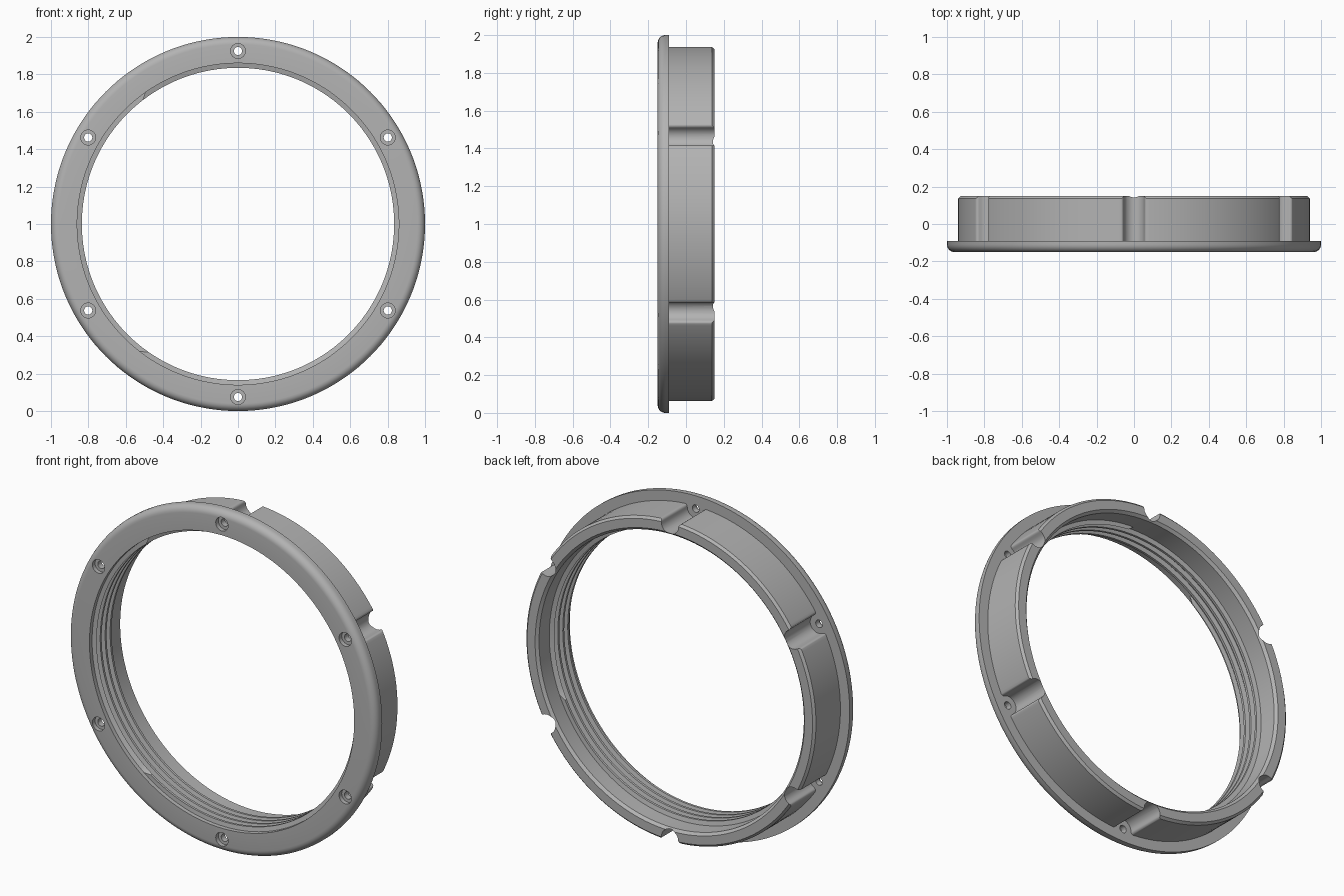
import bpy, bmesh, math
from mathutils import Matrix

STEPS = 144          # segments around the ring
BORE, ROOT = 0.835, 0.86
PITCH, Y_FRONT, Y_END = 0.046, -0.125, 0.04
HOLE_R = 0.925       # radius of the screw circle

cube = bpy.data.objects.get("Cube")
if cube:
    bpy.data.objects.remove(cube, do_unlink=True)

grey = bpy.data.materials.new("metal_grey")
grey.use_nodes = True
colour = (0.45, 0.45, 0.45, 1)
grey.diffuse_color = colour
grey.node_tree.nodes["Principled BSDF"].inputs["Base Color"].default_value = colour


def finish(name, bm):
    bmesh.ops.recalc_face_normals(bm, faces=bm.faces)
    mesh = bpy.data.meshes.new(name)
    bm.to_mesh(mesh)
    bm.free()
    mesh.materials.append(grey)
    obj = bpy.data.objects.new(name, mesh)
    bpy.context.collection.objects.link(obj)
    return obj


def arc(cx, cy, r, a0, a1, n):
    return [(cx + r * math.cos(math.radians(a0 + (a1 - a0) * i / n)),
             cy + r * math.sin(math.radians(a0 + (a1 - a0) * i / n))) for i in range(n + 1)]


# Outer section as (radius, y): flange with rounded front edge, then collar
outer = [(ROOT, -0.15)] + arc(0.96, -0.11, 0.04, -90, 0, 6)
outer += [(1, -0.09), (0.94, -0.09), (0.94, 0.137), (0.927, 0.15), (0.875, 0.15), (ROOT, 0.135)]


def thread(turn):
    """Helical thread section, running out at both ends."""
    pts = []
    for k in range(5, -2, -1):
        for offset, r in ((0.8, ROOT), (0.65, BORE), (0.35, BORE), (0.2, ROOT)):
            y = Y_FRONT + (k + offset + turn) * PITCH
            if y >= Y_END or y <= Y_FRONT:
                r = ROOT
            pts.append((r, min(max(y, Y_FRONT), Y_END)))
    return [(ROOT, Y_END)] + pts + [(ROOT, Y_FRONT)]


# Threaded ring: sweep the section around the axis
bm = bmesh.new()


def section(turn, angle):
    return [bm.verts.new((r * math.cos(angle), y, 1 + r * math.sin(angle)))
            for r, y in outer + thread(turn)]


loops = [section(i / STEPS, 2 * math.pi * i / STEPS) for i in range(STEPS + 1)]
# Close the seam: the helix has advanced exactly one pitch
first, last = loops[0], loops[-1]
n_out, n = len(outer), len(first)
for a, b in zip(loops, loops[1:]):
    for j in range(n):
        k = (j + 1) % n
        bm.faces.new((a[j], a[k], b[k], b[j]))
bmesh.ops.remove_doubles(bm, verts=bm.verts, dist=0.00005)
ring = finish("threaded_ring", bm)


def prism(bm, pts, y0, y1):
    face = bm.faces.new([bm.verts.new((x, y0, z)) for x, z in pts])
    res = bmesh.ops.extrude_face_region(bm, geom=[face])
    verts = [v for v in res["geom"] if isinstance(v, bmesh.types.BMVert)]
    bmesh.ops.translate(bm, verts=verts, vec=(0, y1 - y0, 0))


def six_around(name, shapes):
    """Repeat prisms at the six screw positions as one cutter."""
    bm = bmesh.new()
    for pts, y0, y1 in shapes:
        prism(bm, pts, y0, y1)
    base = list(bm.verts) + list(bm.edges) + list(bm.faces)
    for i in range(1, 6):
        new = bmesh.ops.duplicate(bm, geom=base)["geom"]
        bmesh.ops.rotate(bm, verts=[v for v in new if isinstance(v, bmesh.types.BMVert)],
                         matrix=Matrix.Rotation(math.pi / 3 * i, 3, 'Y'))
    bmesh.ops.translate(bm, verts=bm.verts, vec=(0, 0, 1))
    obj = finish(name, bm)
    obj.hide_render = True
    return obj


# Rounded notch with softened lips, then counterbored screw holes
right_lip = arc(0.071, 0.922, 0.016, 90, 180, 4)
left_lip = [(-x, z) for x, z in reversed(right_lip)]
notch = right_lip + arc(0, 0.922, 0.055, 0, -180, 16)[1:-1] + left_lip
notch += [(-0.071, 1.05), (0.071, 1.05)]
cutters = [
    six_around("notch_cutter", [(notch, -0.09, 0.2)]),
    six_around("counterbore_cutter", [(arc(0, HOLE_R, 0.04, 0, 345, 23), -0.2, -0.125)]),
    six_around("screw_hole_cutter", [(arc(0, HOLE_R, 0.022, 0, 345, 23), -0.2, 0)]),
]
for cutter in cutters:
    mod = ring.modifiers.new(cutter.name, 'BOOLEAN')
    mod.operation, mod.solver, mod.object = 'DIFFERENCE', 'EXACT', cutter
bpy.context.view_layer.objects.active = ring
ring.select_set(True)
for cutter in cutters:
    bpy.ops.object.modifier_apply(modifier=cutter.name)
    bpy.data.objects.remove(cutter, do_unlink=True)
bpy.ops.object.shade_smooth_by_angle(angle=math.radians(25))
